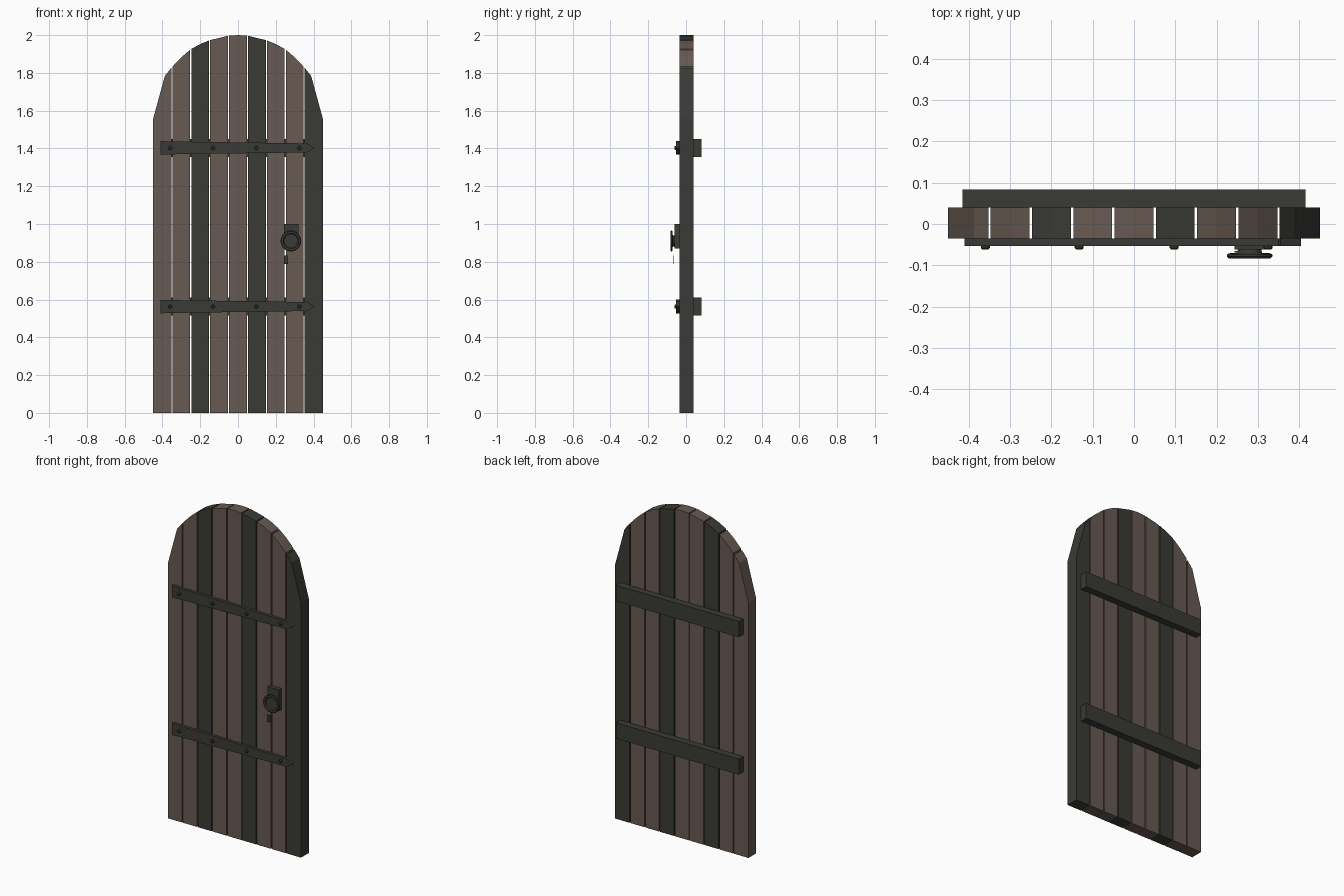
import bpy, bmesh, math
from mathutils import Matrix

cube = bpy.data.objects.get("Cube")
if cube:
    bpy.data.objects.remove(cube)


def material(name, rgb):
    m = bpy.data.materials.new(name)
    m.use_nodes = True
    m.diffuse_color = (*rgb, 1)
    m.node_tree.nodes["Principled BSDF"].inputs["Base Color"].default_value = (*rgb, 1)
    return m


BROWN = material("brown_wood", (0.138, 0.102, 0.084))
DARK = material("dark_wood_and_iron", (0.042, 0.043, 0.035))


def finish(name, bm, mat):
    bmesh.ops.recalc_face_normals(bm, faces=bm.faces)
    mesh = bpy.data.meshes.new(name)
    bm.to_mesh(mesh)
    bm.free()
    mesh.materials.append(mat)
    ob = bpy.data.objects.new(name, mesh)
    bpy.context.collection.objects.link(ob)
    return ob


def slab(name, outline, y0, y1, mat):
    """Extrude an x-z outline from y0 to y1."""
    bm = bmesh.new()
    face = bm.faces.new([bm.verts.new((x, y0, z)) for x, z in outline])
    new = bmesh.ops.extrude_face_region(bm, geom=[face])["geom"]
    bmesh.ops.translate(bm, vec=(0, y1 - y0, 0),
                        verts=[v for v in new if isinstance(v, bmesh.types.BMVert)])
    return finish(name, bm, mat)


def rect(x0, x1, z0, z1):
    return [(x0, z0), (x1, z0), (x1, z1), (x0, z1)]


def turned(name, x, z, profile, mat, sides):
    """Lathe (radius, y) points around a y-directed axis; both ends close on the axis."""
    bm = bmesh.new()
    pts = [bm.verts.new((x + r, y, z)) for r, y in profile]
    edges = [bm.edges.new(p) for p in zip(pts, pts[1:])]
    bmesh.ops.spin(bm, geom=pts + edges, cent=(x, 0, z), axis=(0, 1, 0),
                   angle=math.tau, steps=sides)
    bmesh.ops.remove_doubles(bm, verts=bm.verts, dist=0.0002)
    return finish(name, bm, mat)


# Arched top outline, mirrored about x = 0
ARCH = [(0, 2), (0.05, 1.997), (0.15, 1.973), (0.2, 1.953), (0.25, 1.925),
        (0.3, 1.883), (0.35, 1.83), (0.387, 1.785), (0.45, 1.555)]


def top(x):
    x = abs(x)
    for (xa, za), (xb, zb) in zip(ARCH, ARCH[1:]):
        if x <= xb + 1e-6:
            return za + (zb - za) * (x - xa) / (xb - xa)


# Nine vertical planks, every third one dark
for i in range(9):
    left, right = -0.45 + 0.1 * i, -0.35 + 0.1 * i
    left += 0.003 if i else 0
    right -= 0.003 if i < 8 else 0
    inner = sorted({s * x for x, z in ARCH for s in (-1, 1) if left < s * x < right}, reverse=True)
    outline = [(left, 0), (right, 0)] + [(x, top(x)) for x in [right, *inner, left]]
    slab(f"plank_{i + 1}", outline, -0.035, 0.04, DARK if i % 3 == 2 else BROWN)

# Back battens, front strap hinges and their rivets
for label, z in (("lower", 0.563), ("upper", 1.403)):
    slab(f"{label}_batten", rect(-0.415, 0.415, z - 0.048, z + 0.048), 0.04, 0.083, DARK)
    half = [(-0.41, 0.036), (-0.35, 0.034), (0.35, 0.024), (0.355, 0.03)]
    strap = [(x, z - h) for x, h in half] + [(0.405, z)] + [(x, z + h) for x, h in reversed(half)]
    slab(f"{label}_strap", strap, -0.053, -0.035, DARK)
    for n, x in enumerate((-0.36, -0.133, 0.097, 0.325)):
        turned(f"{label}_rivet_{n + 1}", x, z,
               [(0, -0.062), (0.007, -0.062), (0.011, -0.058), (0.011, -0.05), (0, -0.05)], DARK, 8)

# Handle plate, dished knob and keyhole cover
slab("handle_plate", rect(0.243, 0.32, 0.87, 1.0), -0.062, -0.035, DARK)
turned("knob", 0.28, 0.91,
       [(0, -0.076), (0.037, -0.076), (0.041, -0.083), (0.051, -0.083), (0.055, -0.079),
        (0.055, -0.074), (0.051, -0.071), (0.03, -0.07), (0.028, -0.06), (0, -0.06)], DARK, 20)
slab("keyhole_cover", rect(0.244, 0.266, 0.788, 0.832), -0.069, -0.065, DARK)
